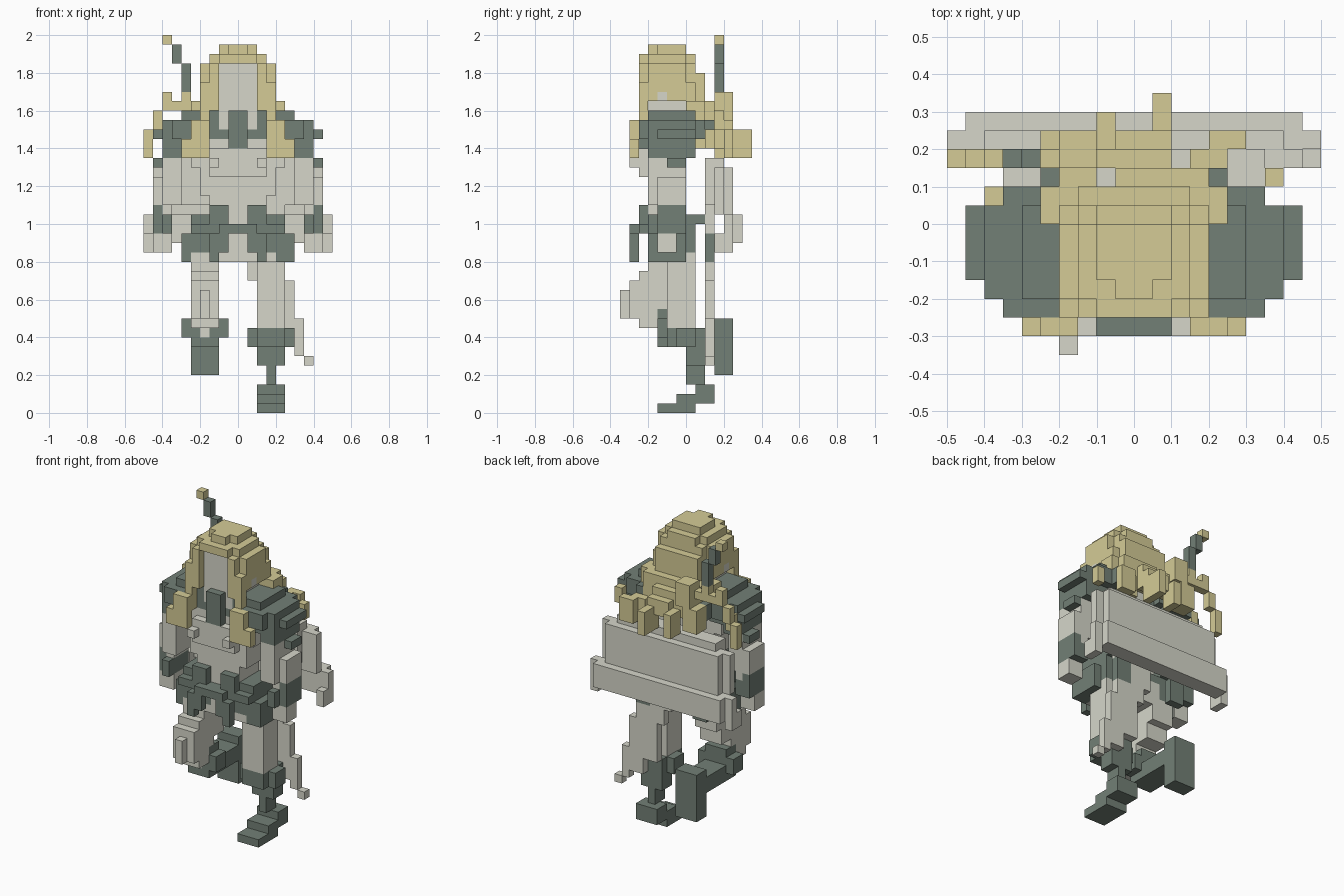
import bpy, bmesh
from mathutils import Vector

old = bpy.data.objects.get("Cube")
if old:
    bpy.data.objects.remove(old, do_unlink=True)

UNIT = 0.05
cells = {}


def material(name, colour):
    mat = bpy.data.materials.new(name)
    mat.use_nodes = True
    mat.diffuse_color = (*colour, 1)
    mat.node_tree.nodes["Principled BSDF"].inputs["Base Color"].default_value = (*colour, 1)
    return mat


straw = material("straw_yellow", (0.66, 0.6, 0.305))
pale = material("pale_grey", (0.67, 0.675, 0.59))
dark = material("dark_green_grey", (0.17, 0.215, 0.18))


def block(part, mat, x, y, z):
    """Fill a range of grid cells; later blocks replace earlier ones."""
    for i in range(*x):
        for j in range(*y):
            for k in range(*z):
                cells[i, j, k] = (part, mat)


def pair(part, mat, x, y, z):
    """Fill a block on the left and its mirror on the right."""
    block("left_" + part, mat, x, y, z)
    block("right_" + part, mat, (-x[1], -x[0]), y, z)


# torso
block("torso", pale, (-3, 3), (-4, 0), (18, 30))
block("torso", pale, (-4, 4), (-4, 0), (23, 29))
block("torso", pale, (-5, 5), (-4, 0), (26, 29))
block("torso", pale, (-3, 3), (-5, -3), (25, 28))
pair("chest", pale, (2, 3), (-6, -4), (26, 27))
block("hips", pale, (-4, 4), (-4, 1), (16, 20))

# back board with a thicker lower band
block("back_board", pale, (-7, 7), (2, 4), (22, 27))
block("back_board", pale, (-9, 9), (3, 4), (21, 26))
block("back_board", pale, (-8, 8), (4, 5), (21, 26))
block("lower_band", pale, (-10, 10), (4, 5), (18, 21))
block("lower_band", pale, (-9, 9), (5, 6), (18, 21))
pair("band_tip", pale, (9, 10), (3, 5), (17, 19))

# coat tail trailing to the left
block("coat_tail", pale, (0, 5), (2, 3), (16, 22))
block("coat_tail", pale, (1, 5), (2, 3), (14, 16))
block("coat_tail", pale, (2, 6), (2, 3), (9, 14))
block("coat_tail", pale, (4, 7), (2, 3), (7, 10))
block("coat_tail", pale, (6, 7), (2, 3), (6, 7))
block("coat_tail", pale, (7, 8), (2, 3), (5, 6))

# arms, cuffs and hands
pair("arm", pale, (6, 8), (-4, 0), (22, 28))
pair("arm", pale, (7, 9), (-3, 0), (21, 25))
pair("cuff", dark, (8, 9), (-3, 0), (19, 22))
pair("cuff", dark, (7, 8), (-4, 0), (19, 21))
pair("hand", pale, (7, 9), (-3, -1), (17, 19))

# stepped shoulder guards
pair("shoulder_guard", dark, (3, 6), (-4, 1), (30, 32))
pair("shoulder_guard", dark, (4, 8), (-4, 1), (29, 31))
pair("shoulder_guard", dark, (4, 7), (-5, 1), (29, 31))
pair("shoulder_guard", dark, (4, 7), (-4, 1), (28, 29))
pair("shoulder_guard", dark, (5, 9), (-3, 1), (29, 30))
pair("shoulder_guard", dark, (6, 8), (-4, 1), (27, 29))
pair("shoulder_guard", dark, (8, 9), (-2, 0), (26, 27))
pair("shoulder_guard", dark, (5, 7), (1, 2), (29, 31))
pair("shoulder_guard", dark, (4, 5), (1, 3), (29, 31))

# neck, collar and clasp
block("neck", pale, (-2, 2), (-4, 0), (30, 32))
pair("collar", dark, (2, 3), (-4, 0), (29, 32))
pair("collar", dark, (1, 2), (-4, 0), (29, 30))
block("clasp", dark, (-1, 1), (-5, -3), (28, 32))

# belt and hip plates
block("belt", dark, (-5, 5), (-5, 1), (19, 20))
pair("hip_plate", dark, (1, 3), (-5, -4), (19, 22))
pair("hip_plate", dark, (1, 5), (-4, -3), (17, 21))
pair("hip_plate", dark, (3, 5), (-4, 1), (17, 21))
pair("hip_plate", dark, (5, 6), (-4, 0), (16, 19))
pair("hip_plate", dark, (4, 5), (-4, 0), (16, 18))
pair("hip_plate", dark, (3, 5), (1, 2), (20, 21))
pair("rear_plate", dark, (3, 5), (2, 3), (16, 19))
block("belt_front", dark, (-2, 2), (-6, -5), (19, 20))
pair("front_plate", dark, (1, 3), (-6, -5), (17, 19))
pair("front_plate", dark, (2, 3), (-6, -5), (16, 17))

# standing left leg
block("left_thigh", pale, (2, 5), (-2, 1), (9, 17))
block("left_knee", dark, (1, 6), (-1, 1), (7, 9))
block("left_knee", dark, (2, 5), (-2, -1), (7, 9))
block("left_boot", dark, (2, 5), (0, 2), (5, 9))
block("left_boot", dark, (3, 4), (0, 2), (3, 6))
block("left_foot", dark, (2, 5), (1, 3), (1, 3))
block("left_foot", dark, (2, 5), (-1, 2), (1, 2))
block("left_foot", dark, (2, 5), (-3, 1), (0, 1))

# right leg bent, with the foot lifted behind
block("right_thigh", pale, (-5, -2), (-4, 1), (14, 17))
block("right_thigh", pale, (-5, -2), (-5, 0), (12, 15))
block("right_thigh", pale, (-5, -2), (-6, -2), (10, 14))
block("right_kneecap", pale, (-4, -3), (-7, -5), (10, 13))
block("right_kneecap", pale, (-5, -2), (-5, -3), (9, 11))
block("right_knee", dark, (-6, -1), (-3, -1), (8, 10))
block("right_shin", dark, (-5, -2), (-3, -1), (8, 11))
block("right_shin", dark, (-5, -2), (-3, 3), (7, 9))
block("right_kneecap", pale, (-4, -3), (-3, -2), (8, 9))
block("right_foot", dark, (-5, -2), (3, 5), (4, 10))

# head and hair
block("head", pale, (-3, 3), (-4, 0), (32, 37))
block("hair_top", straw, (-2, 2), (-3, 0), (38, 39))
block("hair_top", straw, (-1, 1), (-4, -3), (38, 39))
block("hair_top", straw, (-3, 3), (-4, 0), (37, 38))
block("hair_top", straw, (-2, 2), (-5, 1), (37, 38))
pair("hair_side", straw, (2, 3), (-5, 1), (33, 37))
pair("hair_side", straw, (3, 4), (-4, 0), (33, 37))
pair("hair_side", straw, (3, 4), (-5, -4), (29, 35))
pair("hair_side", straw, (2, 3), (-5, -4), (32, 33))
pair("ear", pale, (3, 4), (-3, -2), (33, 34))
block("hair_back", straw, (-3, 3), (0, 1), (31, 37))
block("hair_back", straw, (-3, 3), (1, 2), (31, 36))
pair("hair_back", straw, (3, 4), (0, 1), (31, 35))
block("hair_back", straw, (-5, 5), (0, 2), (31, 33))
block("hair_back", straw, (-4, -2), (2, 3), (30, 33))
block("hair_back", straw, (-1, 4), (2, 3), (30, 33))
block("hair_back", straw, (-4, 2), (3, 4), (29, 32))
block("hair_back", straw, (-4, -2), (3, 5), (31, 34))
pair("front_lock", straw, (3, 5), (-6, -5), (27, 31))
pair("front_lock", straw, (5, 6), (-6, -5), (27, 29))

# loose strands hanging down the back
block("strand", straw, (-5, -3), (3, 5), (28, 31))
block("strand", straw, (-2, -1), (4, 6), (27, 30))
block("strand", straw, (-1, 2), (4, 5), (29, 31))
block("strand", straw, (1, 2), (4, 7), (27, 30))
block("strand", straw, (4, 6), (4, 5), (27, 30))
block("strand", straw, (3, 5), (3, 4), (28, 30))
block("strand", straw, (2, 4), (2, 3), (28, 31))
block("strand", straw, (7, 8), (2, 3), (28, 30))
block("strand", straw, (-8, -7), (1, 2), (28, 30))

# rod with a yellow tip, and the cord from its base
block("cord", straw, (-7, -4), (3, 4), (32, 33))
block("cord", straw, (-8, -7), (3, 4), (32, 34))
block("cord", straw, (-9, -8), (3, 4), (30, 32))
block("cord", straw, (-10, -9), (3, 4), (27, 30))
block("rod", dark, (-6, -5), (3, 4), (34, 37))
block("cord", straw, (-6, -5), (3, 4), (32, 34))
block("rod", dark, (-7, -6), (3, 4), (37, 39))
block("rod_tip", straw, (-8, -7), (3, 4), (39, 40))


def build(part, mat):
    """Make one object from the exposed cell sides of a part."""
    bm = bmesh.new()
    for cell in (c for c, owner in cells.items() if owner[0] == part):
        centre = Vector(cell) + Vector((0.5, 0.5, 0.5))
        for axis in range(3):
            for sign in (-1, 1):
                n = Vector((0, 0, 0))
                n[axis] = sign
                if tuple(c + int(d) for c, d in zip(cell, n)) in cells:
                    continue
                u = Vector((0, 0, 0))
                u[(axis + 1) % 3] = 0.5
                v = n.cross(u)
                mid = centre + n / 2
                corners = (mid - u - v, mid + u - v, mid + u + v, mid - u + v)
                bm.faces.new([bm.verts.new(p * UNIT) for p in corners])
    bmesh.ops.remove_doubles(bm, verts=bm.verts[:], dist=UNIT / 100)
    bmesh.ops.dissolve_limit(bm, angle_limit=0.01, verts=bm.verts[:], edges=bm.edges[:])
    mesh = bpy.data.meshes.new(part)
    bm.to_mesh(mesh)
    bm.free()
    mesh.materials.append(mat)
    bpy.context.collection.objects.link(bpy.data.objects.new(part, mesh))


for part, mat in dict(cells.values()).items():
    build(part, mat)
